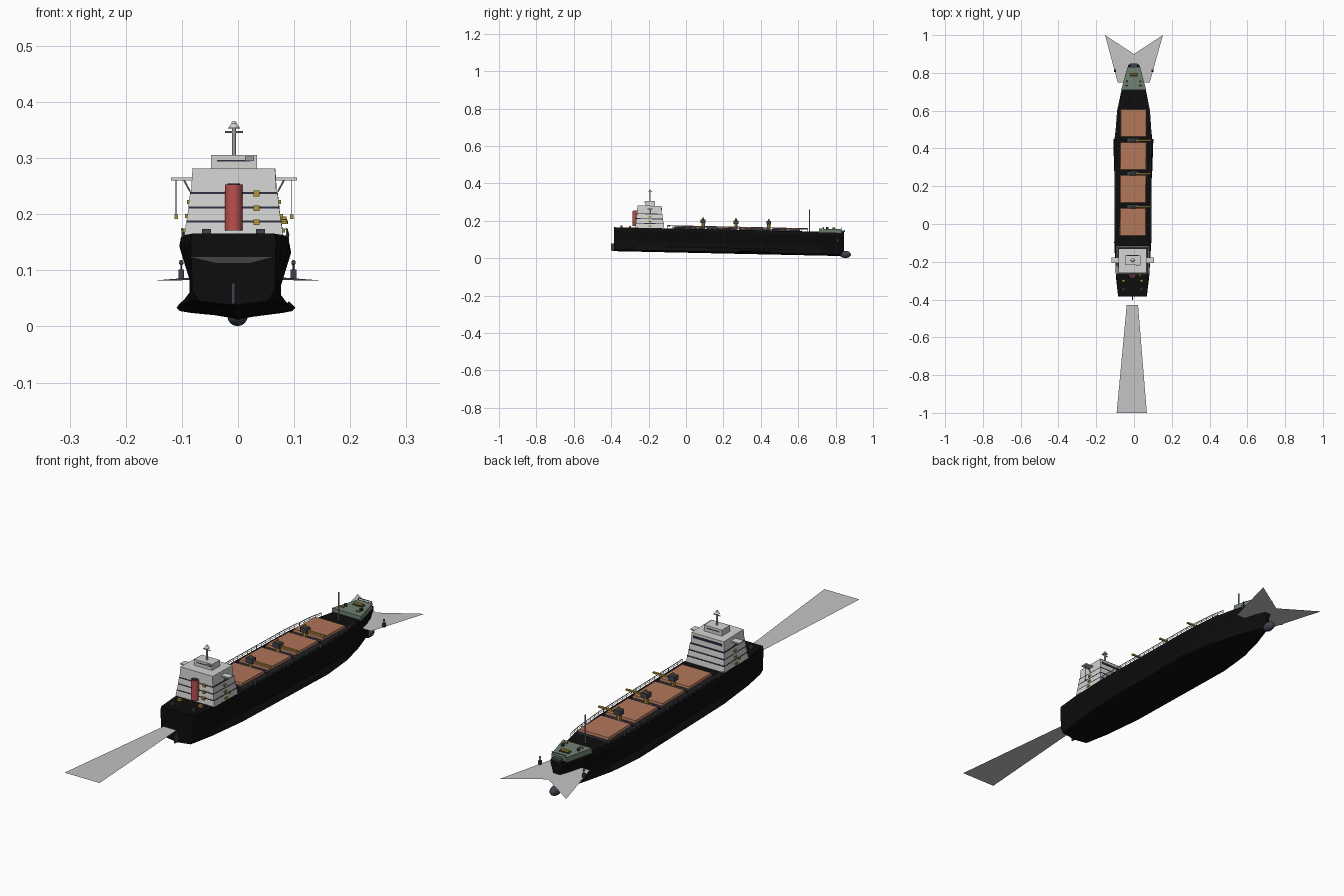
import bpy, bmesh, math
from mathutils import Matrix, Vector

cube = bpy.data.objects.get("Cube")
if cube:
    bpy.data.objects.remove(cube, do_unlink=True)


def material(name, r, g, b):
    m = bpy.data.materials.new(name)
    m.use_nodes = True
    m.diffuse_color = (r, g, b, 1)
    m.node_tree.nodes["Principled BSDF"].inputs["Base Color"].default_value = (r, g, b, 1)
    return m


BLACK = material("hull black", .004, .004, .004)
WHITE = material("house white", .65, .65, .64)
NAVY = material("window navy", .03, .03, .06)
BROWN = material("hatch brown", .44, .18, .1)
RED = material("funnel red", .5, .08, .08)
YELLOW = material("crane yellow", .45, .3, .04)
GREEN = material("deck green", .16, .22, .165)
SLATE = material("fitting slate", .05, .055, .075)
RAIL = material("rail grey", .35, .36, .37)
FOAM = material("wake grey", .55, .55, .55)


def finish(name, bm, mat, smooth=False):
    """Trim the part with the ship: slightly bow-down and yawed. Local z = 0 is the waterline."""
    for v in bm.verts:
        x, y, z = v.co
        v.co = (x - .006 + .006 * y, y, z + .103 - .0215 * y)
    bmesh.ops.recalc_face_normals(bm, faces=bm.faces)
    me = bpy.data.meshes.new(name)
    bm.to_mesh(me)
    bm.free()
    me.materials.append(mat)
    ob = bpy.data.objects.new(name, me)
    bpy.context.collection.objects.link(ob)
    if smooth:
        bpy.ops.object.select_all(action='DESELECT')
        ob.select_set(True)
        bpy.context.view_layer.objects.active = ob
        bpy.ops.object.shade_smooth_by_angle(angle=math.radians(40))
    return ob


def add_box(bm, x, y, z, taper=1.0):
    """Box from three (low, high) ranges; taper narrows the top."""
    cx, cy = sum(x) / 2, sum(y) / 2
    for v in bmesh.ops.create_cube(bm, size=1)["verts"]:
        k = taper if v.co.z > 0 else 1
        v.co = (cx + v.co.x * (x[1] - x[0]) * k, cy + v.co.y * (y[1] - y[0]) * k,
                z[0] + (v.co.z + .5) * (z[1] - z[0]))


def box(name, mat, x, y, z, taper=1.0):
    bm = bmesh.new()
    add_box(bm, x, y, z, taper)
    return finish(name, bm, mat)


def add_rod(bm, a, b, r, r2=None, sides=8):
    a, b = Vector(a), Vector(b)
    turn = (b - a).to_track_quat('Z', 'Y').to_matrix().to_4x4()
    bmesh.ops.create_cone(bm, cap_ends=True, segments=sides, radius1=r, radius2=r if r2 is None else r2,
                          depth=(b - a).length, matrix=Matrix.Translation((a + b) / 2) @ turn)


def rod(name, mat, a, b, r, r2=None, sides=8):
    bm = bmesh.new()
    add_rod(bm, a, b, r, r2, sides)
    return finish(name, bm, mat, True)


def ball(name, mat, centre, radii):
    bm = bmesh.new()
    bmesh.ops.create_uvsphere(bm, u_segments=14, v_segments=8, radius=1,
                              matrix=Matrix.Translation(centre) @ Matrix.Diagonal((*radii, 1)))
    return finish(name, bm, mat, True)


def sheet(name, mat, points):
    bm = bmesh.new()
    bm.faces.new([bm.verts.new((x, y, 0)) for x, y in points])
    return finish(name, bm, mat)


# Hull stations: y, deck half width, waist half width, bilge half width
STATIONS = [(-.385, .076, .074, .062), (-.28, .088, .078, .08), (-.1, .098, .08, .096),
            (.45, .098, .08, .1), (.6, .087, .07, .082), (.72, .062, .05, .05),
            (.8, .042, .026, .022), (.845, .028, .008, .008)]
DECK = .054


def deck_half(y):
    for a, b in zip(STATIONS, STATIONS[1:]):
        if y <= b[0]:
            return a[1] + (b[1] - a[1]) * (y - a[0]) / (b[0] - a[0])
    return STATIONS[-1][1]


# Hull lofted through the stations
bm = bmesh.new()
rings = []
for y, top, waist, low in STATIONS:
    half = [(top * .97, DECK), (top, .038), (waist, -.02), (waist, -.045), (low, -.066)]
    ring = half + [(0, -.074)] + [(-x, z) for x, z in reversed(half)]
    rings.append([bm.verts.new((x, y, z)) for x, z in ring])
for a, b in zip(rings, rings[1:]):
    for i in range(len(a)):
        j = (i + 1) % len(a)
        bm.faces.new((a[i], a[j], b[j], b[i]))
bm.faces.new(rings[0])
bm.faces.new(rings[-1])
finish("hull", bm, BLACK)

ball("bow_bulb", SLATE, (0, .852, -.065), (.019, .03, .0192))
box("rudder", SLATE, (-.003, .003), (-.402, -.38), (-.072, -.034))
for s, side in ((-1, "right"), (1, "left")):
    # Underwater fin
    bm = bmesh.new()
    add_rod(bm, (s * .095, .28, -.058), (s * .1, .45, -.06), .006, sides=4)
    finish(side + "_bilge_fin", bm, BLACK)

# Water surface pieces
sheet("stern_wake", FOAM, [(-.08, -1), (.08, -1), (.03, -.43), (-.03, -.43)])
sheet("bow_wave", FOAM, [(-.153, 1), (0, .9), (.153, 1), (.085, .75), (-.085, .75)])

# Cargo hatches
for i in range(4):
    y = -.063 + i * .1745
    box(f"hatch_coaming_{i + 1}", SLATE, (-.072, .072), (y - .003, y + .15), (DECK, .062))
    box(f"hatch_cover_{i + 1}", BROWN, (-.069, .069), (y, y + .147), (.062, .071), .97)

# Deck cranes between the hatches
for i in range(3):
    y = .0915 + i * .1755
    n = i + 1
    rod(f"crane_post_{n}", YELLOW, (0, y, DECK), (0, y, .088), .009)
    box(f"crane_cab_{n}", SLATE, (-.015, .015), (y - .013, y + .013), (.086, .105))
    rod(f"crane_cap_{n}", YELLOW, (0, y, .105), (0, y, .117), .006, .003)
    box(f"crane_jib_{n}", YELLOW, (.012, .092), (y - .004, y + .004), (.089, .095))
    box(f"crane_base_{n}", SLATE, (-.03, .03), (y - .009, y + .009), (DECK, .06))

# Side railings
for s, side in ((-1, "right"), (1, "left")):
    bm = bmesh.new()
    spots = [-.1 + i * .03 for i in range(26)]
    pts = [Vector((s * (deck_half(y) * .95), y, .069)) for y in spots]
    for p in pts:
        add_rod(bm, (p.x, p.y, DECK), p, .0013, sides=4)
    for a, b in zip(pts, pts[1:]):
        add_rod(bm, a, b, .002, sides=4)
        add_rod(bm, a - Vector((0, 0, .007)), b - Vector((0, 0, .007)), .001, sides=4)
    finish(side + "_railing", bm, RAIL)

# Accommodation block: stepped tiers with a dark band under each deck edge
TIERS = [(.088, DECK, .076), (.084, .08, .101), (.081, .105, .127)]
for n, (w, lo, hi) in enumerate(TIERS, 1):
    ys = (-.274 + n * .003, -.112 - n * .004)
    box(f"house_tier_{n}", WHITE, (-w, w), ys, (lo, hi), .965)
    box(f"window_band_{n}", NAVY, (-w * .96, w * .96), (ys[0] + .002, ys[1] - .002), (hi, hi + .004))
    box(f"aft_ladder_{n}", YELLOW, (.035, .046), (ys[0] - .006, ys[0] + .008), (hi - .004, hi + .006))
    for s, side in ((-1, "right"), (1, "left")):
        box(f"{side}_side_locker_{n}", YELLOW, (s * w - .003, s * w + .003), (-.2, -.185), (lo + .006, lo + .013))
box("bridge", WHITE, (-.076, .076), (-.262, -.13), (.131, .171), .97)
box("bridge_windows", NAVY, (-.066, .066), (-.14, -.129), (.152, .161))
box("bridge_roof", WHITE, (-.074, .074), (-.26, -.131), (.171, .173))
box("top_house", WHITE, (-.041, .041), (-.217, -.166), (.173, .198))
box("top_house_band", NAVY, (-.03, .03), (-.218, -.165), (.186, .189))
box("roof_hatch", RAIL, (.02, .036), (-.222, -.21), (.187, .195))

# Bridge wings with braces and hanging lamps
for s, side in ((-1, "right"), (1, "left")):
    x0, x1 = sorted((s * .07, s * .112))
    box(side + "_bridge_wing", WHITE, (x0, x1), (-.207, -.178), (.153, .158))
    rod(side + "_wing_brace", RAIL, (s * .078, -.192, .133), (s * .09, -.192, .155), .0015)
    rod(side + "_lamp_line", SLATE, (s * .103, -.192, .085), (s * .103, -.192, .154), .0008, sides=4)
    box(side + "_lamp", YELLOW, (s * .103 - .003, s * .103 + .003), (-.195, -.189), (.084, .092))

# Funnel on the aft face, mast and radar on the roof
rod("funnel", RED, (0, -.27, .062), (0, -.27, .144), .0155, sides=20)
rod("funnel_top", NAVY, (0, -.27, .144), (0, -.27, .146), .011, sides=20)
rod("radar_mast", WHITE, (0, -.192, .198), (0, -.192, .25), .0035)
rod("radar_bar", RAIL, (-.016, -.192, .239), (.016, -.192, .239), .0018)
rod("radar_dome", WHITE, (0, -.192, .246), (0, -.192, .254), .011, .005, 14)
ball("radar_cap", WHITE, (0, -.192, .255), (.005, .005, .004))

# Raised foredeck and its gear
bm = bmesh.new()
corners = [(-.066, .71), (.066, .71), (.033, .832), (-.033, .832)]
low = bm.faces.new([bm.verts.new((x, y, DECK - .004)) for x, y in corners])
new = bmesh.ops.extrude_face_region(bm, geom=[low])["geom"]
for v in new:
    if isinstance(v, bmesh.types.BMVert):
        v.co.z = .07
finish("foredeck", bm, GREEN)
rod("foremast", RAIL, (0, .66, DECK), (0, .66, .17), .0025)
rod("windlass", YELLOW, (-.018, .79, .075), (.018, .79, .075), .006)
box("windlass_bed", SLATE, (-.022, .022), (.78, .8), (.07, .073))
box("bow_platform", SLATE, (-.02, .02), (.83, .85), (DECK, .062))
rod("bow_rail", RAIL, (-.032, .83, .078), (.032, .83, .078), .002)
for s, side in ((-1, "right"), (1, "left")):
    rod(side + "_bow_rail_post", RAIL, (s * .03, .83, .066), (s * .03, .83, .078), .0015)
    rod(side + "_fore_bollard", SLATE, (s * .036, .755, .07), (s * .036, .755, .079), .006)
    rod(side + "_fore_winch", YELLOW, (s * .036 - .007, .735, .075), (s * .036 + .007, .735, .075), .004)
    # Anchor hanging clear of the bow
    box(side + "_anchor", SLATE, (s * .1 - .005, s * .1 + .005), (.805, .817), (.0, .016))
    ball(side + "_anchor_ring", SLATE, (s * .1, .811, .028), (.004, .004, .005))
    rod(side + "_anchor_chain", SLATE, (s * .1, .811, .016), (s * .1, .811, .028), .0015)
    # Mooring gear on the stern deck
    for n, y in enumerate((-.3, -.345), 1):
        box(f"{side}_stern_winch_{n}", YELLOW if n == 1 else SLATE,
            (s * .048 - .008, s * .048 + .008), (y - .006, y + .006), (DECK, .063))
